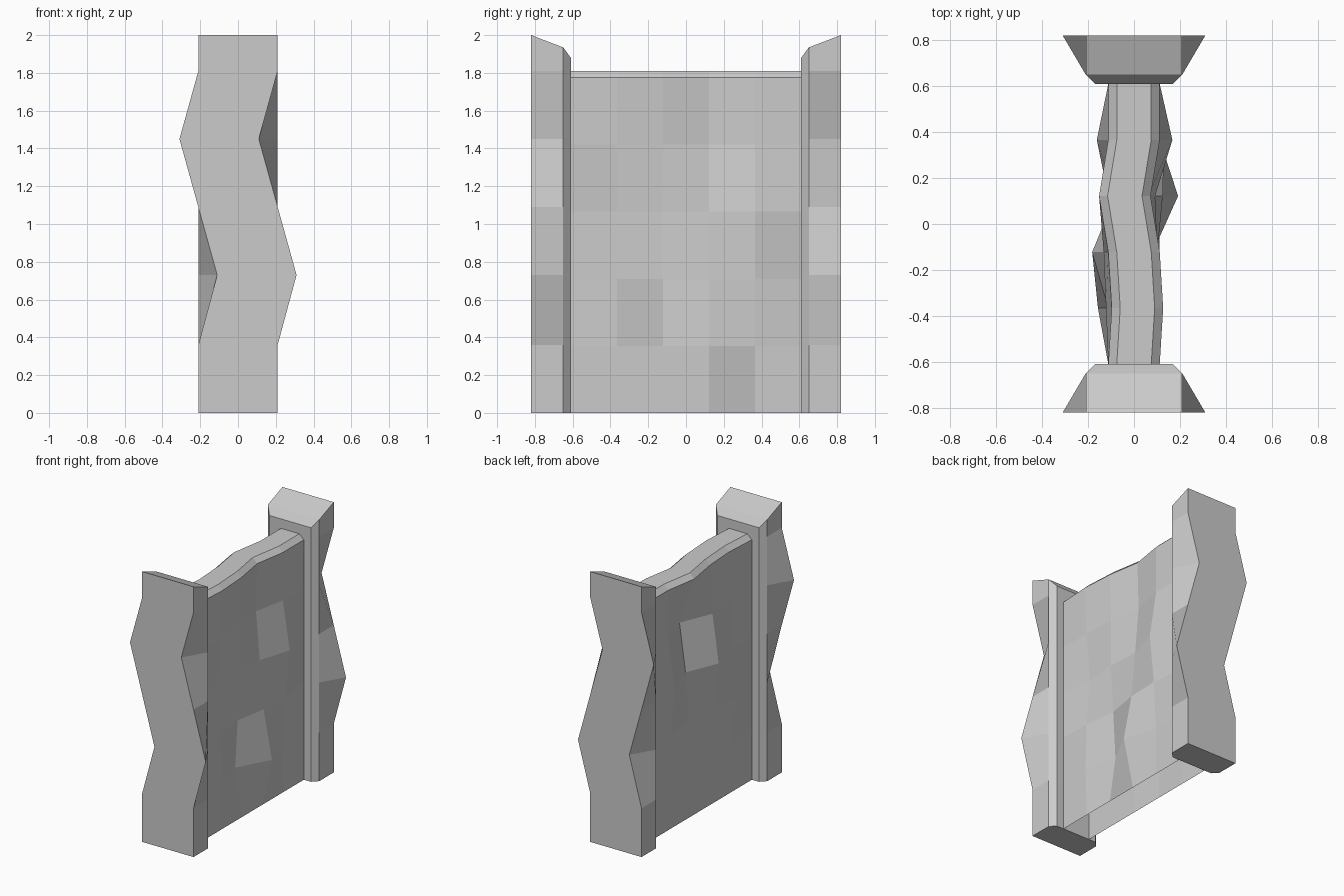
import bpy, bmesh

if "Cube" in bpy.data.objects:
    bpy.data.objects.remove(bpy.data.objects["Cube"])

stone = bpy.data.materials.new("grey_stone")
stone.diffuse_color = (0.6, 0.6, 0.6, 1)
stone.use_nodes = True
stone.node_tree.nodes["Principled BSDF"].inputs["Base Color"].default_value = stone.diffuse_color


def finish(bm, name):
    bmesh.ops.recalc_face_normals(bm, faces=bm.faces)
    mesh = bpy.data.meshes.new(name)
    bm.to_mesh(mesh)
    bm.free()
    mesh.materials.append(stone)
    bpy.context.collection.objects.link(bpy.data.objects.new(name, mesh))


def bridge(bm, rings, closed):
    for a, b in zip(rings, rings[1:]):
        for i in range(len(a) if closed else len(a) - 1):
            j = (i + 1) % len(a)
            bm.faces.new((a[i], a[j], b[j], b[i]))


# End posts: straight chamfered inner edge, outer edge sways sideways
SWAY = [(0, 0), (0.36, 0), (0.73, 0.1), (1.09, 0), (1.45, -0.1), (1.81, 0), (2.0, 0)]
OUTLINE = [(-0.21, 0.82), (0.21, 0.82), (0.21, 0.65),
           (0.17, 0.61), (-0.17, 0.61), (-0.21, 0.65)]
DROP = [0, 0, 0.065, 0.12, 0.12, 0.065]


def post(name, side):
    bm = bmesh.new()
    rings = []
    for z, sway in SWAY:
        ring = []
        for k, (x, y) in enumerate(OUTLINE):
            dx = sway if k < 2 else 0
            dz = DROP[k] if z == 2.0 else 0
            ring.append(bm.verts.new((x + dx, side * y, z - dz)))
        rings.append(ring)
    bridge(bm, rings, True)
    bm.faces.new(rings[0])
    t = rings[-1]
    bm.faces.new((t[0], t[1], t[2], t[5]))   # sloped cap
    bm.faces.new((t[2], t[3], t[4], t[5]))   # steeper cap chamfer
    finish(bm, name)


post("front_post", -1)
post("back_post", 1)

# Wall panel: uneven faces, rows from bottom up, one list per column along y
RIGHT = [(0, 0, 0, 0),
         (0.01, 0.0, -0.03, 0.0),
         (-0.05, -0.03, -0.01, -0.01),
         (0.08, 0.013, -0.02, -0.05),
         (0.0, 0.02, 0.055, 0.0),
         (0, 0, 0, 0)]
LEFT = [(0, 0, 0, 0),
        (0.0, -0.045, 0.0, -0.01),
        (0.0, -0.02, -0.07, -0.02),
        (-0.02, 0.0, 0.03, 0.08),
        (0.0, -0.02, -0.05, 0.0),
        (0, 0, 0, 0)]
CREST = [0, 0.015, 0, -0.04, 0, 0]

bm = bmesh.new()
rings = []
for j in range(6):
    y = -0.61 + j * 0.244
    c = CREST[j]
    left = [0, *LEFT[j], c]
    right = [0, *RIGHT[j], c]
    pts = [(-0.112 + s, y, 0.355 * i) for i, s in enumerate(left)]
    pts += [(-0.075 + c, y, 1.81), (0.075 + c, y, 1.81)]
    pts += [(0.112 + right[i], y, 0.355 * i) for i in range(5, -1, -1)]
    rings.append([bm.verts.new(p) for p in pts])
bridge(bm, rings, False)
finish(bm, "wall_panel")
